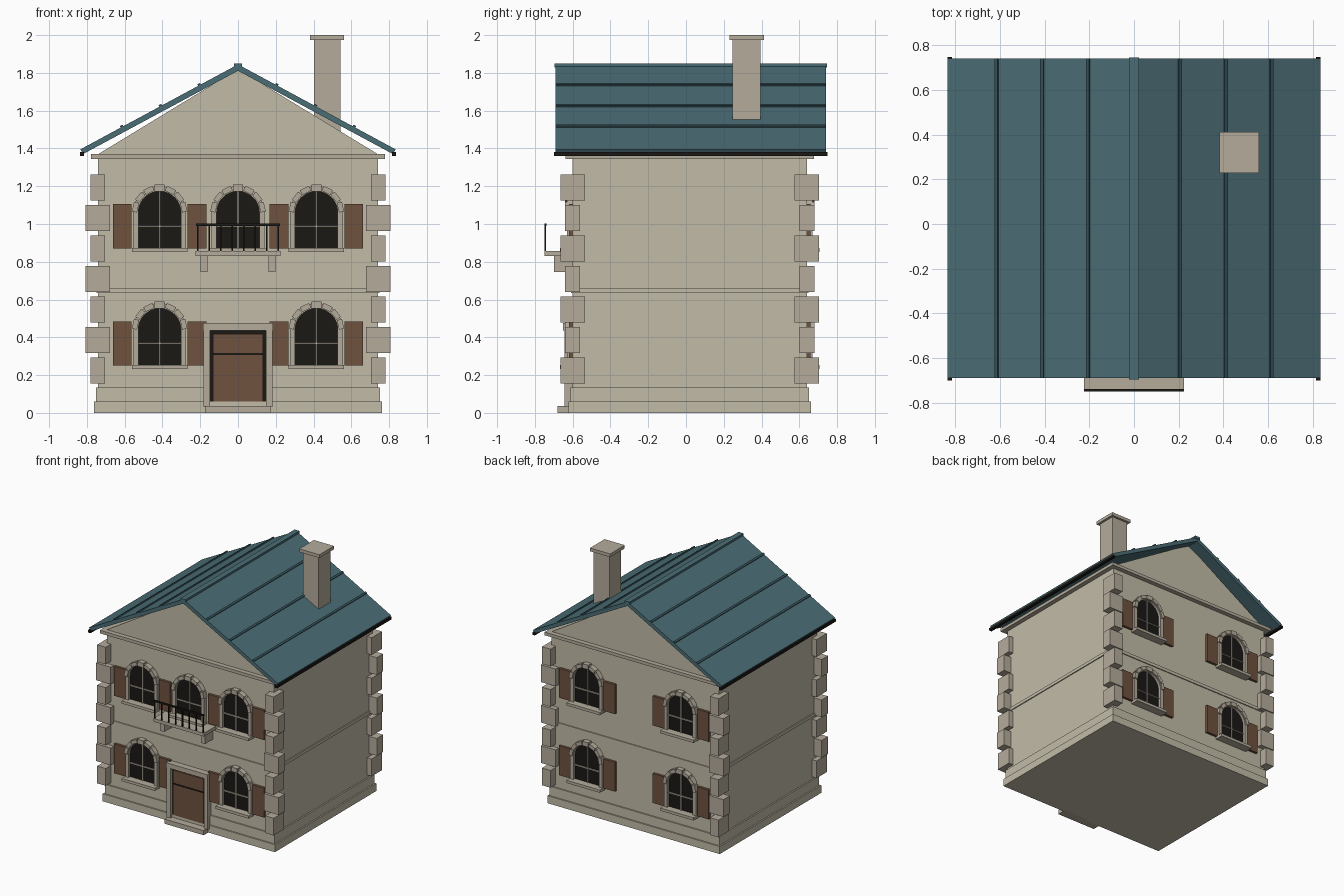
import bpy, bmesh
from math import sin, cos, pi, atan, radians
from mathutils import Matrix

if "Cube" in bpy.data.objects:
    bpy.data.objects.remove(bpy.data.objects["Cube"])


def mat(name, r, g, b):
    m = bpy.data.materials.new(name)
    m.diffuse_color = (r, g, b, 1)
    m.use_nodes = True
    m.node_tree.nodes["Principled BSDF"].inputs["Base Color"].default_value = m.diffuse_color
    return m


WALL = mat("plaster", 0.54, 0.50, 0.39)
STONE = mat("stone", 0.46, 0.41, 0.33)
ROOF = mat("roof_metal", 0.07, 0.155, 0.18)
SEAM = mat("roof_seam", 0.035, 0.085, 0.10)
WOOD = mat("brown_wood", 0.16, 0.085, 0.05)
DARK = mat("dark", 0.01, 0.009, 0.007)

W, YF, YB = 0.74, -0.60, 0.64        # wall half width, front and back wall planes


def finish(bm, name, m):
    bmesh.ops.recalc_face_normals(bm, faces=bm.faces)
    me = bpy.data.meshes.new(name)
    bm.to_mesh(me)
    bm.free()
    me.materials.append(m)
    ob = bpy.data.objects.new(name, me)
    bpy.context.collection.objects.link(ob)
    return ob


def box(name, x0, x1, y0, y1, z0, z1, m, tilt=0):
    bm = bmesh.new()
    mx = (Matrix.Translation(((x0 + x1) / 2, (y0 + y1) / 2, (z0 + z1) / 2))
          @ Matrix.Rotation(tilt, 4, 'Y')
          @ Matrix.Diagonal((x1 - x0, abs(y1 - y0), z1 - z0, 1)))
    bmesh.ops.create_cube(bm, size=1, matrix=mx)
    return finish(bm, name, m)


def prism(name, pts, y0, y1, m):
    """Extrude an XZ profile from y0 to y1."""
    bm = bmesh.new()
    f = bm.faces.new([bm.verts.new((x, y0, z)) for x, z in pts])
    r = bmesh.ops.extrude_face_region(bm, geom=[f])
    vs = [v for v in r['geom'] if isinstance(v, bmesh.types.BMVert)]
    bmesh.ops.translate(bm, vec=(0, y1 - y0, 0), verts=vs)
    return finish(bm, name, m)


def arch(cx, z0, half, spring, n=16):
    """Round-headed outline, from lower right over the top to lower left."""
    arc = [(cx + half * cos(pi * i / n), spring + half * sin(pi * i / n)) for i in range(n + 1)]
    return [(cx + half, z0)] + arc + [(cx - half, z0)]


# walls and gable
box("walls", -W, W, YF, YB, 0, 1.37, WALL)
prism("gable", [(-W, 1.37), (W, 1.37), (0, 1.82)], YF, YB, WALL)


# plinth, string course and cornice bands
def band(name, d, z0, z1):
    box(name, -W - d, W + d, YF - d, YB + d, z0, z1, STONE if name == "cornice" else WALL)


band("plinth_base", 0.022, 0, 0.06)
band("plinth_upper", 0.011, 0.06, 0.135)
band("string_course", 0.008, 0.635, 0.66)
band("cornice", 0.037, 1.345, 1.37)

# alternating corner stones
for i in range(7):
    hx, hy = (0.065, 0.04) if i % 2 else (0.038, 0.065)
    z = 0.155 + i * 0.1617
    for cx in (-0.743, 0.743):
        for cy in (YF, YB):
            box("corner_stone", cx - hx, cx + hx, cy - hy, cy + hy, z, z + 0.138, STONE)


# arched window with surround, glazing bars and shutters
def window(cx, z0, wall, s, shutters=True):
    spring, r = z0 + 0.19, 0.113

    def y(d):
        return wall + s * d

    prism("window_glass", arch(cx, z0, r + 0.005, spring), y(-0.01), y(0.008), DARK)
    inner, outer = arch(cx, z0, r, spring), arch(cx, z0, 0.141, spring)
    prism("window_surround", outer + inner[::-1], y(-0.01), y(0.03), STONE)
    for k in range(7):
        a = pi * (k + 0.5) / 7
        x, z = cx + 0.131 * cos(a), spring + 0.131 * sin(a)
        h = 0.018 if k == 3 else 0.014
        box("arch_stone", x - 0.026, x + 0.026, y(0), y(0.04), z - h, z + h, STONE, pi / 2 - a)
    box("window_sill", cx - 0.147, cx + 0.147, y(0), y(0.067), z0 - 0.018, z0 + 0.004, STONE)
    box("window_bar_vertical", cx - 0.004, cx + 0.004, y(0), y(0.016), z0, spring + r, STONE)
    box("window_bar_horizontal", cx - r, cx + r, y(0), y(0.016), z0 + 0.115, z0 + 0.123, STONE)
    if shutters:
        for sx in (-0.198, 0.198):
            box("shutter", cx + sx - 0.05, cx + sx + 0.05, y(0), y(0.02), z0, z0 + 0.235, WOOD)


for z0 in (0.25, 0.87):
    for cx in (-0.415, 0.415):
        window(cx, z0, YF, -1)
        window(cx, z0, YB, 1)
window(0, 0.87, YF, -1, shutters=False)

# door with stone surround and step
box("door_backing", -0.15, 0.15, YF - 0.018, YF, 0.035, 0.44, DARK)
box("door_leaf", -0.132, 0.132, YF - 0.026, YF, 0.06, 0.418, WOOD)
box("door_transom", -0.132, 0.132, YF - 0.03, YF, 0.306, 0.316, DARK)
for s in (-1, 1):
    box("door_jamb", s * 0.165 - 0.017, s * 0.165 + 0.017, YF - 0.043, YF, 0.03, 0.44, STONE)
box("door_lintel", -0.184, 0.184, YF - 0.05, YF, 0.437, 0.475, STONE)
box("door_step", -0.175, 0.172, YF - 0.08, YF, 0, 0.037, STONE)

# balcony with brackets and railing
box("balcony_slab", -0.224, 0.224, -0.75, YF, 0.83, 0.856, STONE)
for s in (-1, 1):
    box("balcony_bracket", s * 0.18 - 0.019, s * 0.18 + 0.019, -0.70, YF, 0.745, 0.83, STONE)
box("balcony_rail", -0.222, 0.222, -0.75, -0.739, 0.99, 1.002, DARK)
for i in range(8):
    x = -0.214 + i * 0.428 / 7
    box("baluster", x - 0.004, x + 0.004, -0.749, -0.741, 0.856, 0.992, DARK)

# roof, seams, ridge cap and gutters
R0, R1, SLOPE = -0.69, 0.74, 0.539
ridge, eave = 1.845, 0.835
ez = ridge - SLOPE * eave
prism("roof", [(-eave, ez), (0, ridge), (eave, ez), (eave - 0.016, ez - 0.024),
               (0, ridge - 0.034), (-eave + 0.016, ez - 0.024)], R0, R1, ROOF)
for s in (-1, 1):
    for d in (0.205, 0.41, 0.615):
        x, z = s * d, ridge - SLOPE * d + 0.002
        box("roof_seam", x - 0.008, x + 0.008, R0, R1, z - 0.007, z + 0.007, SEAM, s * atan(SLOPE))
    box("gutter", s * 0.825 - 0.011, s * 0.825 + 0.011, R0 - 0.01, R1 + 0.008, 1.36, 1.381, DARK)
box("ridge_cap", -0.022, 0.022, R0 - 0.006, R1 + 0.006, 1.829, 1.849, ROOF)

# chimney
box("chimney_shaft", 0.402, 0.542, 0.245, 0.395, 1.43, 1.98, STONE)
box("chimney_cap", 0.382, 0.56, 0.229, 0.413, 1.974, 2.0, STONE)
